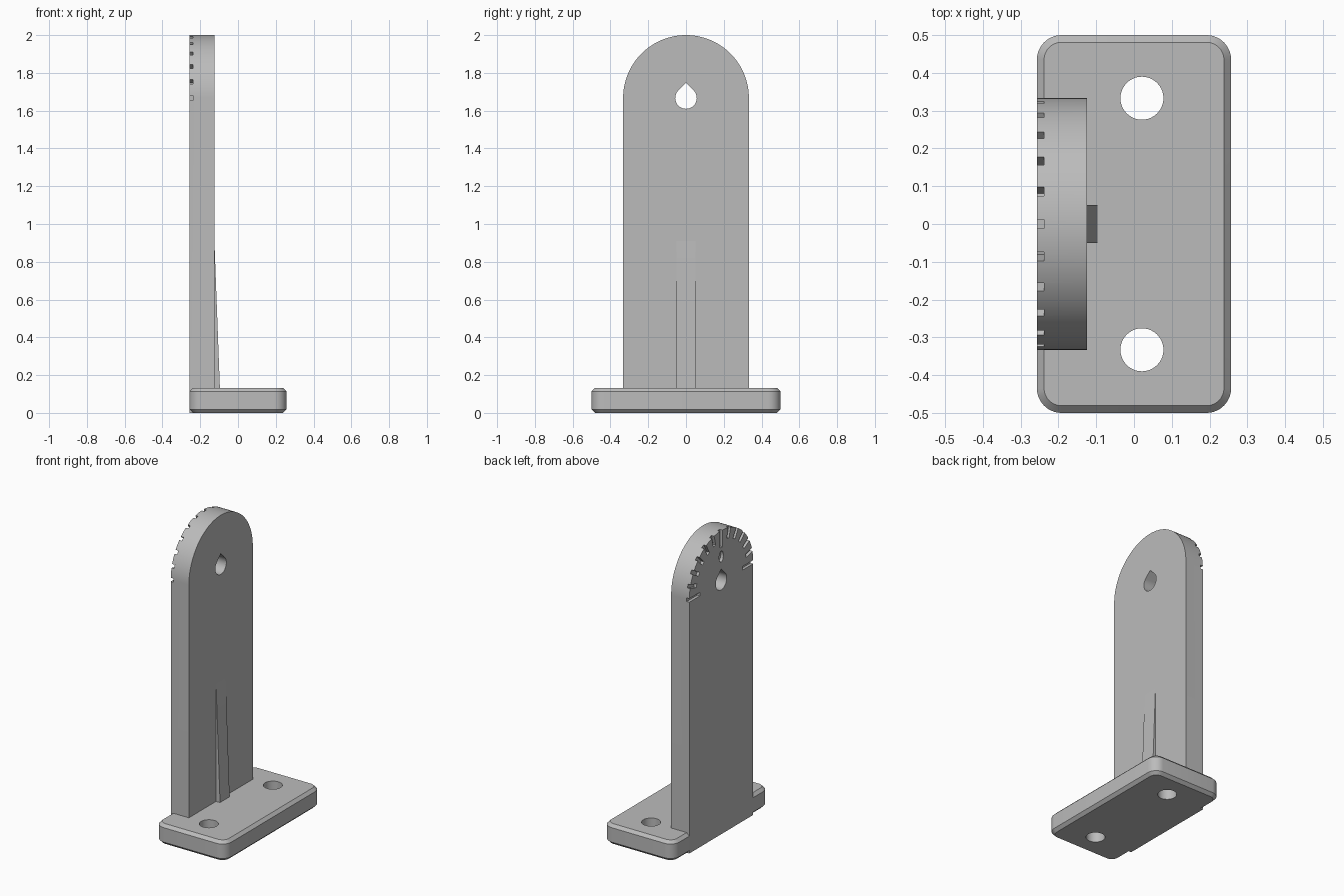
import bpy, bmesh, math
from mathutils import Matrix, Vector

if "Cube" in bpy.data.objects:
    bpy.data.objects.remove(bpy.data.objects["Cube"], do_unlink=True)

grey = bpy.data.materials.new("plain grey")
grey.use_nodes = True
colour = (0.5, 0.5, 0.5, 1)
grey.diffuse_color = colour
grey.node_tree.nodes["Principled BSDF"].inputs["Base Color"].default_value = colour

BACK, FACE = -0.257, -0.125      # upright thickness along x
AXIS, RADIUS = 1.667, 0.333      # centre and radius of the rounded top
BASE_TOP = 0.133


def arc(cx, cy, r, start, end, steps):
    angles = [math.radians(start + (end - start) * i / steps) for i in range(steps + 1)]
    return [(cx + r * math.cos(a), cy + r * math.sin(a)) for a in angles]


def skin(bm, rings):
    """Join equal rings of points into a closed solid."""
    loops = [[bm.verts.new(p) for p in ring] for ring in rings]
    n = len(loops[0])
    for low, high in zip(loops, loops[1:]):
        for i in range(n):
            j = (i + 1) % n
            bm.faces.new((low[i], low[j], high[j], high[i]))
    bm.faces.new(loops[0][::-1])
    bm.faces.new(loops[-1])


def prism_x(bm, outline, x0, x1):
    skin(bm, [[(x, y, z) for y, z in outline] for x in (x0, x1)])


def finish(name, bm):
    bmesh.ops.recalc_face_normals(bm, faces=bm.faces)
    mesh = bpy.data.meshes.new(name)
    bm.to_mesh(mesh)
    bm.free()
    mesh.materials.append(grey)
    ob = bpy.data.objects.new(name, mesh)
    bpy.context.collection.objects.link(ob)
    return ob


def cut(ob, cutters):
    """Subtract each cutter, bake the result and drop the cutters."""
    for c in cutters:
        c.hide_render = True
        mod = ob.modifiers.new("cut", 'BOOLEAN')
        mod.operation, mod.solver, mod.object = 'DIFFERENCE', 'EXACT', c
    deps = bpy.context.evaluated_depsgraph_get()
    mesh = bpy.data.meshes.new_from_object(ob.evaluated_get(deps))
    ob.modifiers.clear()
    ob.data = mesh
    for c in cutters:
        bpy.data.objects.remove(c, do_unlink=True)


# Base plate: rounded rectangle, chamfered above and below
def base_ring(inset, z):
    r = 0.065
    cx, cy = 0.257 - r, 0.5 - r
    points = []
    for k, (sx, sy) in enumerate(((1, 1), (-1, 1), (-1, -1), (1, -1))):
        points += arc(sx * cx, sy * cy, r - inset, 90 * k, 90 * k + 90, 10)
    return [(x, y, z) for x, y in points]


bm = bmesh.new()
skin(bm, [base_ring(0.019, 0), base_ring(0, 0.019),
          base_ring(0, BASE_TOP - 0.019), base_ring(0.019, BASE_TOP)])
base = finish("base_plate", bm)

# Screw holes
bm = bmesh.new()
for side in (-1, 1):
    hole = arc(0.021, side * 0.333, 0.057, 0, 351, 39)
    skin(bm, [[(x, y, z) for x, y in hole] for z in (-0.1, 0.3)])
cut(base, [finish("screw_hole_cutter", bm)])

# Upright with a rounded top
bm = bmesh.new()
prism_x(bm, [(-RADIUS, 0), (RADIUS, 0)] + arc(0, AXIS, RADIUS, 0, 180, 64), BACK, FACE)
upright = finish("upright", bm)

# Teardrop pivot hole
bm = bmesh.new()
r = 0.057
prism_x(bm, arc(0, AXIS, r, 135, 405, 36) + [(0, AXIS + r * math.sqrt(2))], -0.4, 0)
pivot = finish("pivot_cutter", bm)

# Angle notches round the rim, longer at the ends and the middle
bm = bmesh.new()
for i in range(13):
    length = 0.11 if i % 6 == 0 else 0.067
    turn = Matrix.Rotation(math.radians(15 * i), 4, 'X')
    box = Matrix.Diagonal((0.038, length + 0.03, 0.024, 1))
    place = Matrix.Translation(Vector((BACK, 0, AXIS)))
    out = Matrix.Translation(Vector((0, RADIUS - length / 2 + 0.015, 0)))
    bmesh.ops.create_cube(bm, size=1, matrix=place @ turn @ out @ box)
notches = finish("notch_cutter", bm)

# Small oval index mark below the middle notch
bm = bmesh.new()
oval = [(y * 0.022, 1.83 + z * 0.036) for y, z in arc(0, 0, 1, 0, 345, 23)]
prism_x(bm, oval, BACK - 0.02, BACK + 0.019)
mark = finish("mark_cutter", bm)
cut(upright, [pivot, notches, mark])

# Tapered rib bracing the upright
bm = bmesh.new()
wedge = [(FACE - 0.02, BASE_TOP - 0.02), (-0.096, BASE_TOP - 0.02),
         (-0.096, BASE_TOP), (FACE, 0.91), (FACE - 0.02, 0.91)]
skin(bm, [[(x, y, z) for x, z in wedge] for y in (-0.05, 0.05)])
rib = finish("rib", bm)

# Smooth the curves, keep edges sharp
for ob in bpy.context.view_layer.objects:
    ob.select_set(ob in (base, upright, rib))
bpy.context.view_layer.objects.active = base
bpy.ops.object.shade_smooth_by_angle(angle=math.radians(25))
